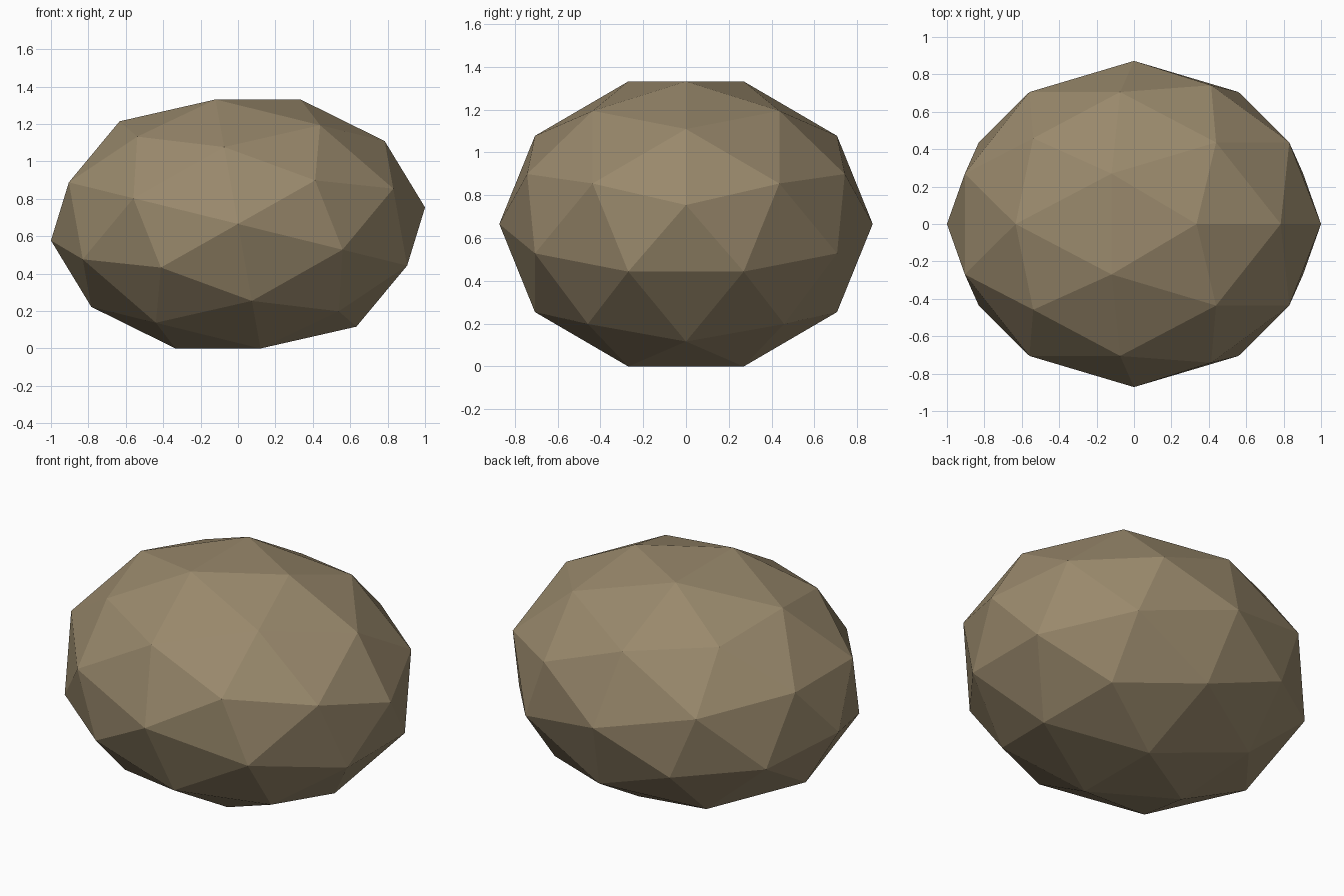
import bpy
from mathutils import Matrix, Vector

# Remove the default cube
default = bpy.data.objects.get("Cube")
if default:
    bpy.data.objects.remove(default, do_unlink=True)


def make_material(name, colour):
    mat = bpy.data.materials.new(name)
    mat.use_nodes = True
    mat.diffuse_color = colour
    mat.node_tree.nodes["Principled BSDF"].inputs["Base Color"].default_value = colour
    return mat


# Faceted boulder: a coarse icosphere, tilted to rest on a flat facet, then squashed
TILT = 0.338
SIZE = Vector((1.008, 0.872, 0.7055))

bpy.ops.mesh.primitive_ico_sphere_add(subdivisions=2, radius=1, location=(0, 0, 0))
rock = bpy.context.object
rock.name = "rock"
rock.data.name = "rock"
rock.data.transform(Matrix.Rotation(TILT, 4, "Y"))
rock.data.transform(Matrix.Diagonal(SIZE).to_4x4())

# Stand it on the ground
lowest = min(v.co.z for v in rock.data.vertices)
rock.data.transform(Matrix.Translation((0, 0, -lowest)))

# Flat facets in one stone colour
rock.data.shade_flat()
rock.data.materials.append(make_material("brown stone", (0.32, 0.25, 0.15, 1)))
